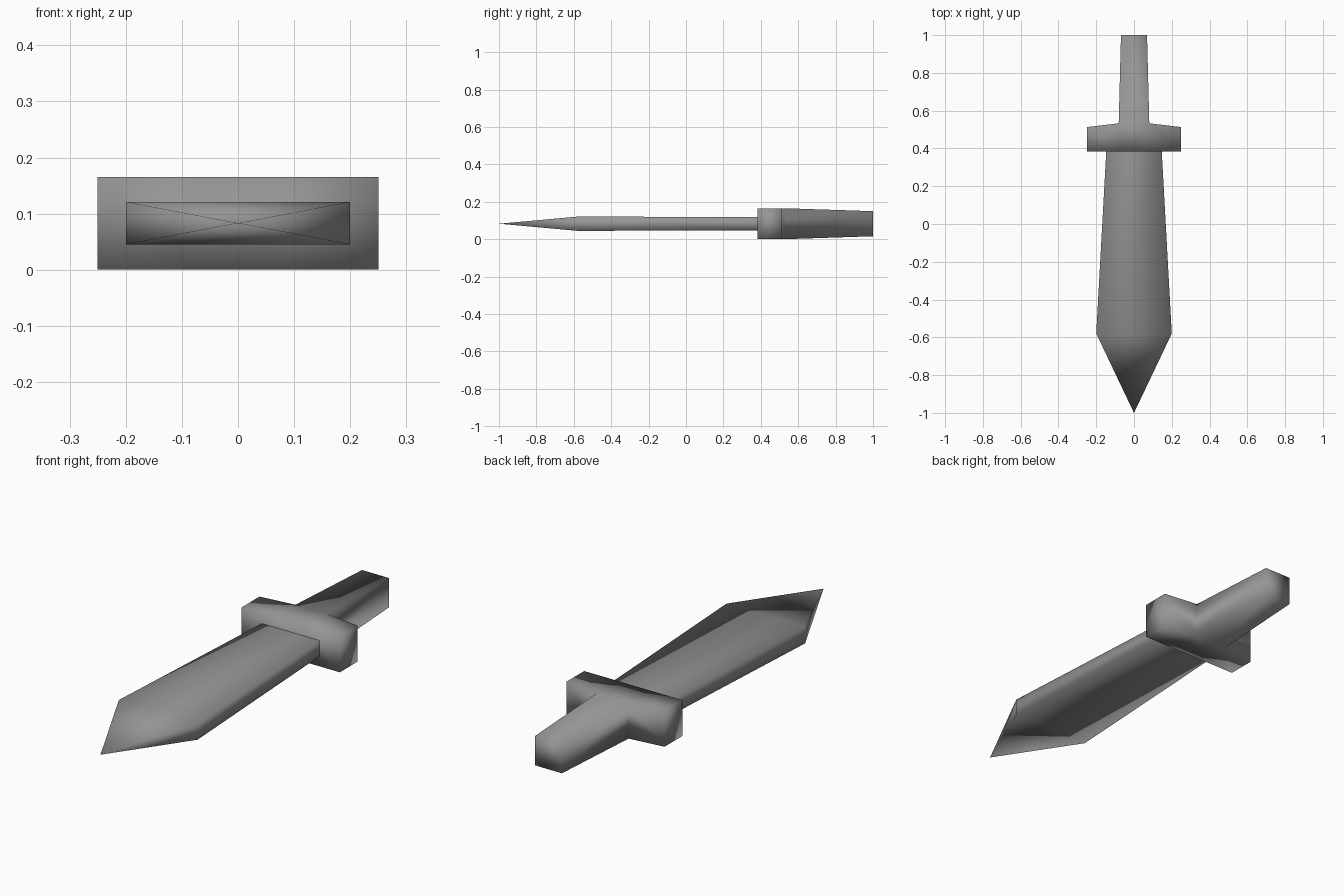
import bpy
import bmesh

cube = bpy.data.objects.get("Cube")
if cube:
    bpy.data.objects.remove(cube, do_unlink=True)

MID_Z = 0.083

# Single grey for the whole model
grey = bpy.data.materials.new("dark_grey")
grey.use_nodes = True
colour = (0.3, 0.3, 0.3, 1.0)
grey.diffuse_color = colour
shader = next(n for n in grey.node_tree.nodes if n.type == 'BSDF_PRINCIPLED')
shader.inputs["Base Color"].default_value = colour


def finish(bm, name):
    """Turn a bmesh into a softly shaded grey object."""
    bmesh.ops.recalc_face_normals(bm, faces=bm.faces)
    for face in bm.faces:
        face.smooth = True
    mesh = bpy.data.meshes.new(name)
    bm.to_mesh(mesh)
    bm.free()
    mesh.materials.append(grey)
    obj = bpy.data.objects.new(name, mesh)
    bpy.context.collection.objects.link(obj)
    return obj


def ring(bm, half_x, y, half_z):
    """Rectangular cross-section facing along y."""
    corners = ((-1, -1), (1, -1), (1, 1), (-1, 1))
    return [bm.verts.new((sx * half_x, y, MID_Z + sz * half_z)) for sx, sz in corners]


def bridge(bm, a, b):
    for i in range(4):
        j = (i + 1) % 4
        bm.faces.new((a[i], a[j], b[j], b[i]))


# Blade: widening flat bar that closes to a point
bm = bmesh.new()
base = ring(bm, 0.147, 0.383, 0.036)
shoulder = ring(bm, 0.20, -0.58, 0.038)
tip = bm.verts.new((0, -1, MID_Z))
bridge(bm, base, shoulder)
for i in range(4):
    bm.faces.new((shoulder[i], shoulder[(i + 1) % 4], tip))
finish(bm, "blade")

# Hilt: three-column crossguard with the grip drawn out of its middle
bm = bmesh.new()
HALF_Z = 0.0825
columns = ((-0.25, 0.513), (-0.081, 0.533), (0.081, 0.533), (0.25, 0.513))
slices = []
for x, back in columns:
    corners = ((0.383, -1), (back, -1), (back, 1), (0.383, 1))
    slices.append([bm.verts.new((x, y, MID_Z + s * HALF_Z)) for y, s in corners])
for a, b in zip(slices, slices[1:]):
    bridge(bm, a, b)
bm.faces.new(slices[0])
bm.faces.new(slices[-1])

# Grip replaces the middle back face of the guard
left, right = slices[1], slices[2]
root = [left[1], right[1], right[2], left[2]]
bm.faces.remove(bm.faces.get(root))
end = ring(bm, 0.069, 1.0, 0.067)
bridge(bm, root, end)
bm.faces.new(end)
finish(bm, "guard_and_grip")
